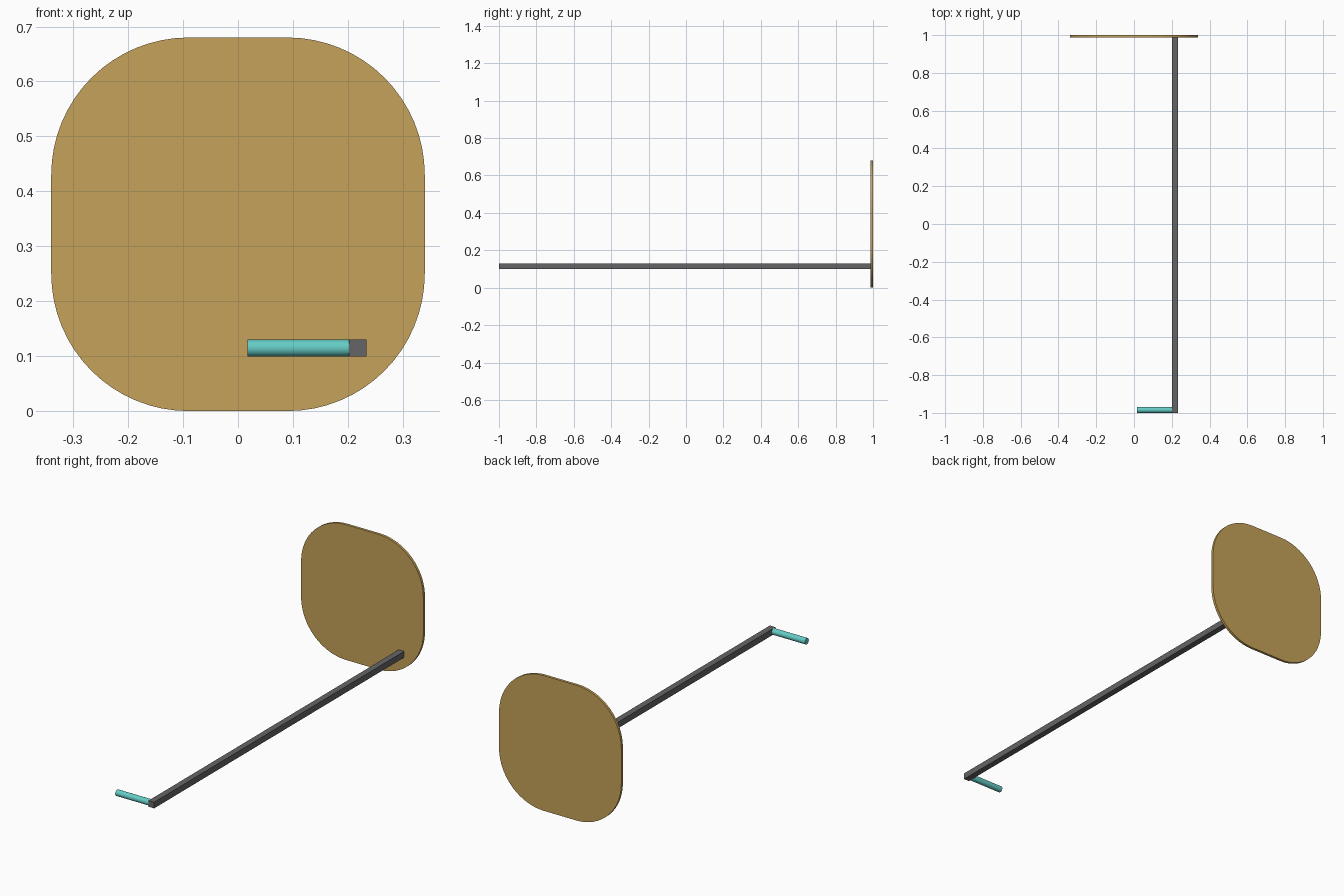
import bpy, bmesh, math
from mathutils import Matrix

if "Cube" in bpy.data.objects:
    bpy.data.objects.remove(bpy.data.objects["Cube"])


def material(name, color):
    m = bpy.data.materials.new(name)
    m.diffuse_color = color
    m.use_nodes = True
    m.node_tree.nodes["Principled BSDF"].inputs["Base Color"].default_value = m.diffuse_color
    return m


def add_object(name, bm, mat=None, smooth=False):
    bmesh.ops.recalc_face_normals(bm, faces=bm.faces)
    mesh = bpy.data.meshes.new(name)
    bm.to_mesh(mesh)
    bm.free()
    ob = bpy.data.objects.new(name, mesh)
    bpy.context.collection.objects.link(ob)
    if mat:
        mesh.materials.append(mat)
    if smooth:
        bpy.ops.object.select_all(action='DESELECT')
        ob.select_set(True)
        bpy.context.view_layer.objects.active = ob
        bpy.ops.object.shade_smooth_by_angle(angle=math.radians(30))
    return ob


# Upright rounded-square plate at the back
HALF, RADIUS, THICK, SEG = 0.34, 0.25, 0.013, 16
bm = bmesh.new()
c = HALF - RADIUS
ring = []
for q, (sx, sz) in enumerate([(1, 1), (-1, 1), (-1, -1), (1, -1)]):
    for i in range(SEG + 1):
        a = math.pi / 2 * (q + i / SEG)
        ring.append(bm.verts.new((sx * c + RADIUS * math.cos(a), 1 - THICK,
                                  HALF + sz * c + RADIUS * math.sin(a))))
face = bm.faces.new(ring)
ext = bmesh.ops.extrude_face_region(bm, geom=[face], use_keep_orig=True)
bmesh.ops.translate(bm, vec=(0, THICK, 0),
                    verts=[v for v in ext['geom'] if isinstance(v, bmesh.types.BMVert)])
add_object("plate", bm, material("tan", (0.56, 0.36, 0.10, 1)), smooth=True)

# Long square bar running from the plate to the front
BAR_X, BAR_Z, BAR_W = 0.218, 0.1145, 0.031
bar_len = 2 - THICK
bm = bmesh.new()
bmesh.ops.create_cube(bm, size=1, matrix=Matrix.Translation((BAR_X, -THICK / 2, BAR_Z))
                      @ Matrix.Diagonal((BAR_W, bar_len, BAR_W, 1)))
add_object("bar", bm, material("dark_grey", (0.13, 0.13, 0.135, 1)))

# Round handle pointing sideways from the front end of the bar
x0, x1 = 0.017, BAR_X - BAR_W / 2
bm = bmesh.new()
bmesh.ops.create_cone(bm, cap_ends=True, segments=32, radius1=BAR_W / 2, radius2=BAR_W / 2,
                      depth=x1 - x0,
                      matrix=Matrix.Translation(((x0 + x1) / 2, -1 + BAR_W / 2, BAR_Z))
                      @ Matrix.Rotation(math.pi / 2, 4, 'Y'))
add_object("handle", bm, material("teal", (0.13, 0.60, 0.56, 1)), smooth=True)
